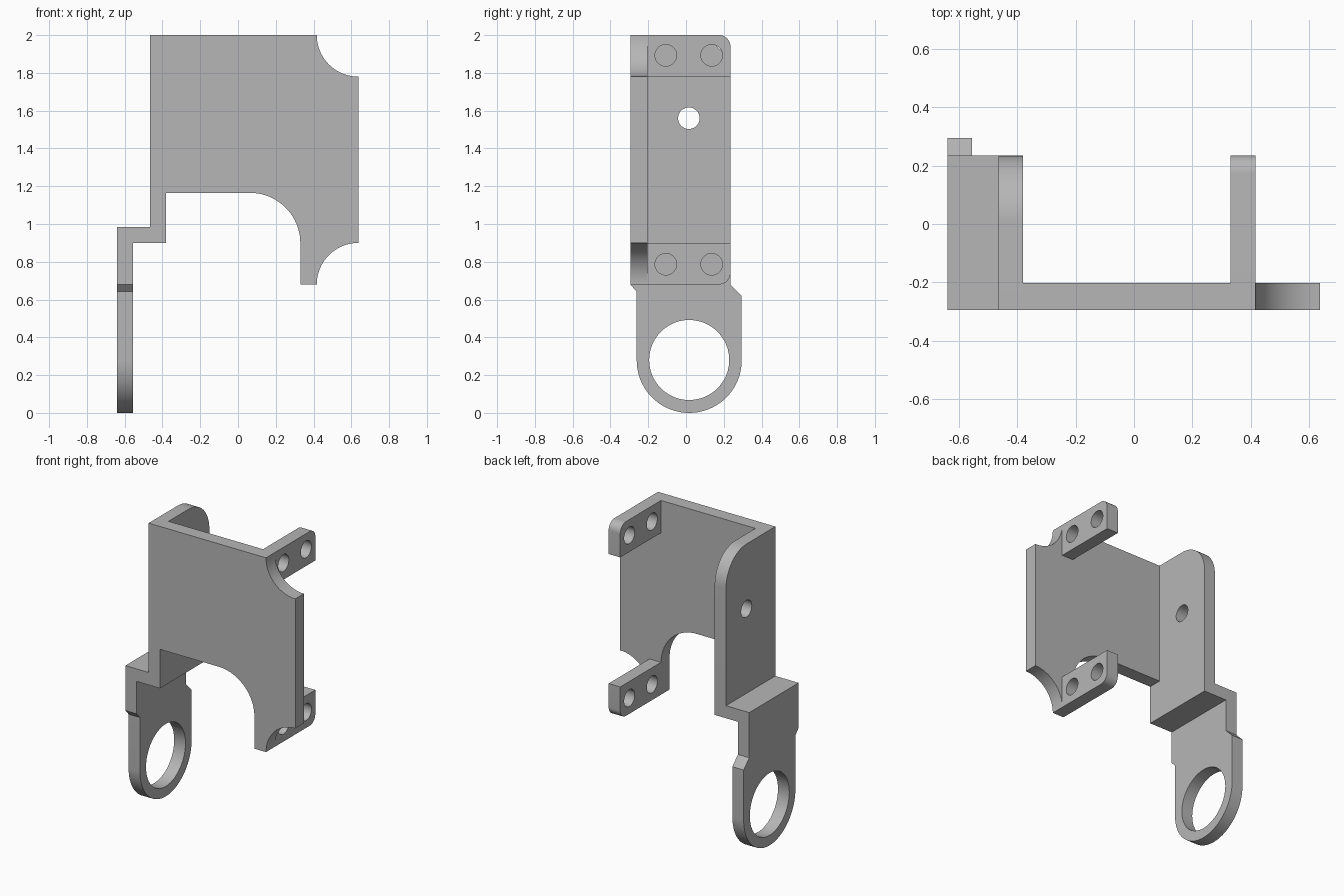
import bpy
import bmesh
from math import cos, sin, radians
from mathutils import Matrix, Vector

cube = bpy.data.objects.get("Cube")
if cube:
    bpy.data.objects.remove(cube)

# Single grey sheet-metal material
GREY = (0.47, 0.47, 0.47, 1.0)
metal = bpy.data.materials.new("grey_metal")
metal.use_nodes = True
metal.diffuse_color = GREY
metal.node_tree.nodes["Principled BSDF"].inputs["Base Color"].default_value = GREY


def arc(cu, cv, r, start, end, steps=20):
    """Points on an arc, angles in degrees."""
    angles = [radians(start + (end - start) * i / steps) for i in range(steps + 1)]
    return [(cu + r * cos(a), cv + r * sin(a)) for a in angles]


def hole(cu, cv, r):
    return arc(cu, cv, r, 0, 360, 48)[:-1]


def plate(name, outline, holes, axis, low, high):
    """Extrude a profile with holes along x (profile in y, z) or y (profile in x, z)."""
    curve = bpy.data.curves.new(name + "_profile", "CURVE")
    curve.dimensions = "2D"
    curve.fill_mode = "BOTH"
    curve.extrude = (high - low) / 2
    for loop in [outline] + holes:
        spline = curve.splines.new("POLY")
        spline.points.add(len(loop) - 1)
        for point, (u, v) in zip(spline.points, loop):
            point.co = (u, v, 0, 1)
        spline.use_cyclic_u = True
    helper = bpy.data.objects.new(name + "_profile", curve)
    mesh = bpy.data.meshes.new_from_object(helper)
    bpy.data.objects.remove(helper)
    bpy.data.curves.remove(curve)

    # Stand the profile upright and weld its caps to its sides
    middle = (low + high) / 2
    if axis == "x":
        columns = Vector((0, 1, 0)), Vector((0, 0, 1)), Vector((1, 0, 0))
        offset = Vector((middle, 0, 0))
    else:
        columns = Vector((1, 0, 0)), Vector((0, 0, 1)), Vector((0, -1, 0))
        offset = Vector((0, middle, 0))
    turn = Matrix(columns).transposed().to_4x4()
    bm = bmesh.new()
    bm.from_mesh(mesh)
    bm.transform(Matrix.Translation(offset) @ turn)
    bmesh.ops.remove_doubles(bm, verts=bm.verts, dist=0.0001)
    bmesh.ops.recalc_face_normals(bm, faces=bm.faces)
    bm.to_mesh(mesh)
    bm.free()

    mesh.name = name
    mesh.materials.clear()
    mesh.materials.append(metal)
    obj = bpy.data.objects.new(name, mesh)
    bpy.context.collection.objects.link(obj)
    bpy.ops.object.select_all(action="DESELECT")
    obj.select_set(True)
    bpy.context.view_layer.objects.active = obj
    bpy.ops.object.shade_smooth_by_angle(angle=radians(30))
    return obj


FRONT, INNER, BACK = -0.295, -0.203, 0.235    # depth positions
TOP, BOTTOM, NOTCH = 2.0, 0.68, 0.22          # heights and corner notch radius
WALL_OUT, WALL_IN = -0.465, -0.38             # side wall thickness
TAB_IN, TAB_OUT, EDGE = 0.33, 0.417, 0.637    # tabs and free edge
STEP, STEP_TOP = 0.9, 0.985                   # horizontal step
HOLE = 0.057

# Front plate with scooped corners and a rounded cut-out below
front = [(WALL_IN, TOP)]
front += arc(EDGE, TOP, NOTCH, 180, 270)
front += arc(EDGE, BOTTOM, NOTCH, 90, 180)
front += [(TAB_IN, BOTTOM)]
front += arc(TAB_IN - 0.267, 0.898, 0.267, 0, 90)
front += [(WALL_IN, 1.165)]
plate("front_plate", front, [], "y", FRONT, INNER)

# Side wall with one rounded top corner
wall = [(FRONT, STEP), (BACK, STEP)]
wall += arc(BACK - NOTCH, TOP - NOTCH, NOTCH, 0, 90) + [(FRONT, TOP)]
plate("side_wall", wall, [hole(0.015, 1.56, HOLE)], "x", WALL_OUT, WALL_IN)

# Two mounting tabs, mirrored in height
centre = (TOP + BOTTOM) / 2
for name, side in (("upper_tab", 1), ("lower_tab", -1)):
    half = TOP - centre
    shape = [(INNER, half - NOTCH), (BACK, half - NOTCH)]
    shape += arc(BACK - 0.06, half - 0.06, 0.06, 0, 90, 10) + [(INNER, half)]
    rings = [hole(y, half - 0.107, HOLE) for y in (-0.107, 0.136)]
    shape, *rings = [[(u, centre + side * v) for u, v in loop]
                     for loop in [shape] + rings]
    plate(name, shape, rings, "x", TAB_IN, TAB_OUT)

# Horizontal step out to the ring plate
RING_OUT, RING_IN = -0.64, -0.555
step = [(RING_IN, STEP), (WALL_OUT, STEP), (WALL_OUT, STEP_TOP), (RING_IN, STEP_TOP)]
plate("step", step, [], "y", FRONT, BACK)

# Hanging plate that ends in a ring
CY, R = 0.017, 0.278
ring = [(BACK, STEP_TOP), (FRONT, STEP_TOP), (FRONT, BOTTOM), (CY - R, 0.642)]
ring += arc(CY, R, R, 180, 360, 40)
ring += [(CY + R, 0.618), (BACK, 0.678)]
plate("ring_plate", ring, [hole(CY, R + 0.002, 0.212)], "x", RING_OUT, RING_IN)
